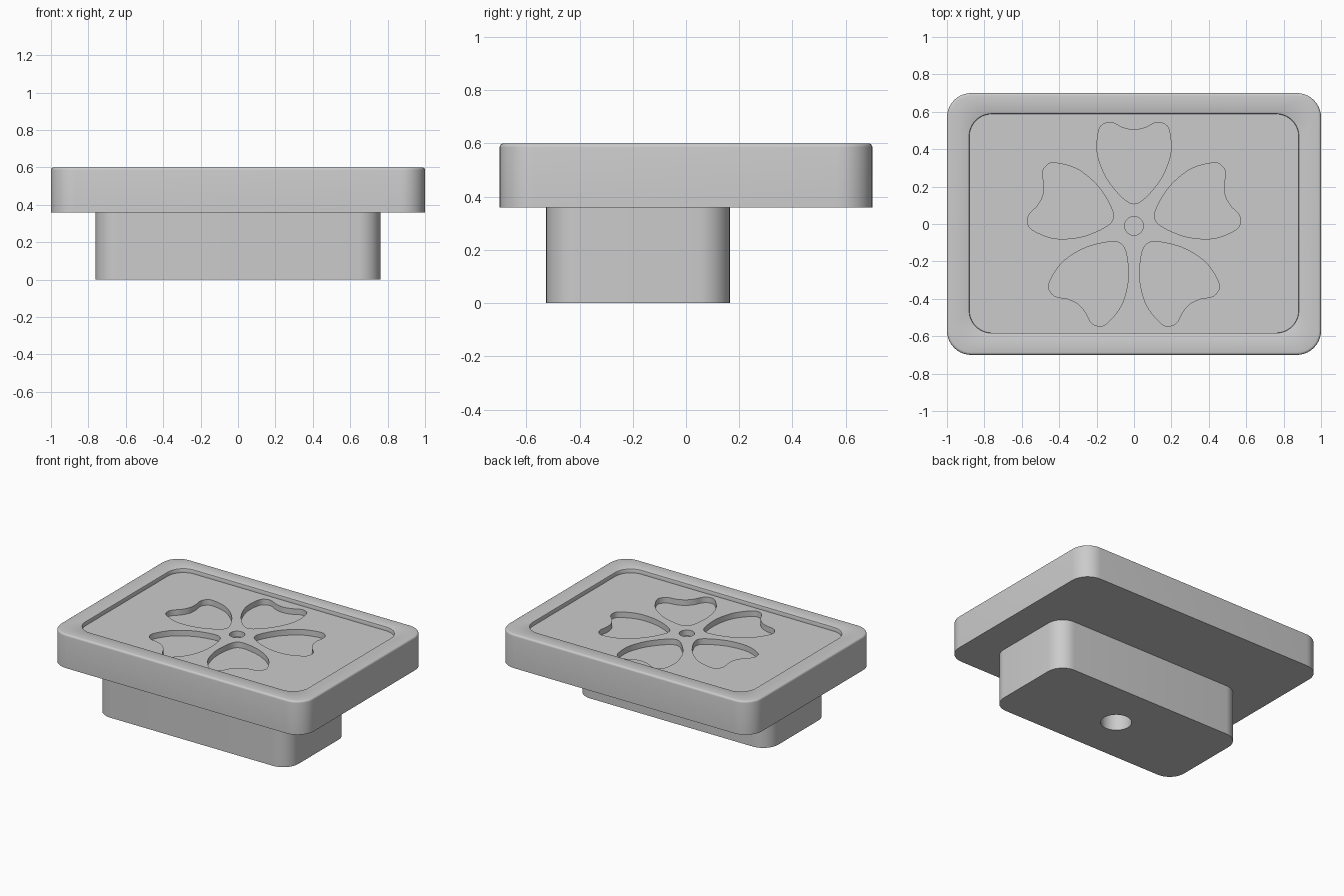
import bpy
import bmesh
import math
from mathutils import Matrix, Vector

cube = bpy.data.objects.get("Cube")
if cube:
    bpy.data.objects.remove(cube, do_unlink=True)

grey = bpy.data.materials.new("plain grey")
grey.use_nodes = True
colour = (0.6, 0.6, 0.6, 1)
grey.diffuse_color = colour
grey.node_tree.nodes["Principled BSDF"].inputs["Base Color"].default_value = colour


def rounded_rect(half_x, half_y, radius, z, cy=0.0, steps=10):
    """Loop of points around a rectangle with round corners."""
    points = []
    for quarter, (sx, sy) in enumerate([(1, 1), (-1, 1), (-1, -1), (1, -1)]):
        for i in range(steps + 1):
            a = (quarter + i / steps) * math.pi / 2
            points.append(Vector((sx * (half_x - radius) + radius * math.cos(a),
                                  cy + sy * (half_y - radius) + radius * math.sin(a), z)))
    return points


def skin(name, loops):
    """Solid made from stacked loops, capped at both ends."""
    bm = bmesh.new()
    rings = [[bm.verts.new(p) for p in loop] for loop in loops]
    for low, high in zip(rings, rings[1:]):
        for i in range(len(low)):
            j = (i + 1) % len(low)
            bm.faces.new((low[i], low[j], high[j], high[i]))
    bm.faces.new(rings[0][::-1])
    bm.faces.new(rings[-1])
    bmesh.ops.recalc_face_normals(bm, faces=bm.faces)
    mesh = bpy.data.meshes.new(name)
    bm.to_mesh(mesh)
    bm.free()
    mesh.materials.append(grey)
    obj = bpy.data.objects.new(name, mesh)
    bpy.context.collection.objects.link(obj)
    return obj


def prism(name, outline, bottom, top):
    return skin(name, [[Vector((p[0], p[1], z)) for p in outline] for z in (bottom, top)])


def circle(cx, cy, radius, n=40):
    return [(cx + radius * math.cos(math.tau * i / n),
             cy + radius * math.sin(math.tau * i / n)) for i in range(n)]


def smooth_closed(points, steps=6):
    """Smooth closed line passing through the points."""
    pts = [Vector(p) for p in points]
    n = len(pts)
    out = []
    for i in range(n):
        a, b, c, d = (pts[(i + k) % n] for k in (-1, 0, 1, 2))
        for s in range(steps):
            t = s / steps
            out.append(0.5 * (2 * b + (c - a) * t + (2 * a - 5 * b + 4 * c - d) * t ** 2
                              + (3 * b - a - 3 * c + d) * t ** 3))
    return out


def activate(obj):
    bpy.ops.object.select_all(action='DESELECT')
    obj.select_set(True)
    bpy.context.view_layer.objects.active = obj


def cut(target, cutter):
    mod = target.modifiers.new("cut", 'BOOLEAN')
    mod.operation = 'DIFFERENCE'
    mod.solver = 'EXACT'
    mod.object = cutter
    activate(target)
    bpy.ops.object.modifier_apply(modifier=mod.name)
    bpy.data.objects.remove(cutter, do_unlink=True)


# Tray plate: outer wall, soft top edge, rim and recessed floor
TOP, FLOOR, EDGE = 0.6, 0.57, 0.014
loops = [rounded_rect(1, 0.7, 0.13, 0.36)]
for i in range(5):
    a = i / 4 * math.pi / 2
    inset = EDGE * (1 - math.cos(a))
    loops.append(rounded_rect(1 - inset, 0.7 - inset, 0.13 - inset, TOP - EDGE * (1 - math.sin(a))))
for inset, z in ((-0.008, TOP), (-0.002, TOP - 0.003), (0, TOP - 0.008), (0, FLOOR)):
    loops.append(rounded_rect(0.88 - inset, 0.585 - inset, 0.12 - inset, z, 0.003))
plate = skin("tray_plate", loops)

# Five heart-shaped petal pockets around a small round pocket
half = [(0.06, 0.14), (0.14, 0.235), (0.187, 0.34), (0.198, 0.42),
        (0.185, 0.51), (0.15, 0.54), (0.11, 0.54), (0.06, 0.515)]
petal = smooth_closed([(0, 0.108)] + half + [(0, 0.503)] + [(-x, y) for x, y in half[::-1]])
centre = Vector((0, -0.01))
for k in range(5):
    turn = Matrix.Rotation(k * math.tau / 5, 2)
    cut(plate, prism("petal_cutter", [centre + turn @ (p - centre) for p in petal], FLOOR - 0.04, 0.7))
cut(plate, prism("centre_cutter", circle(0, -0.01, 0.05), FLOOR - 0.04, 0.7))

# Foot block with a round socket in its underside
foot = skin("foot_block", [rounded_rect(0.762, 0.345, 0.12, z, -0.18) for z in (0, 0.365)])
cut(foot, prism("socket_cutter", circle(0, -0.18, 0.1), -0.1, 0.25))

for part in (plate, foot):
    activate(part)
    bpy.ops.object.shade_smooth_by_angle(angle=math.radians(35))
